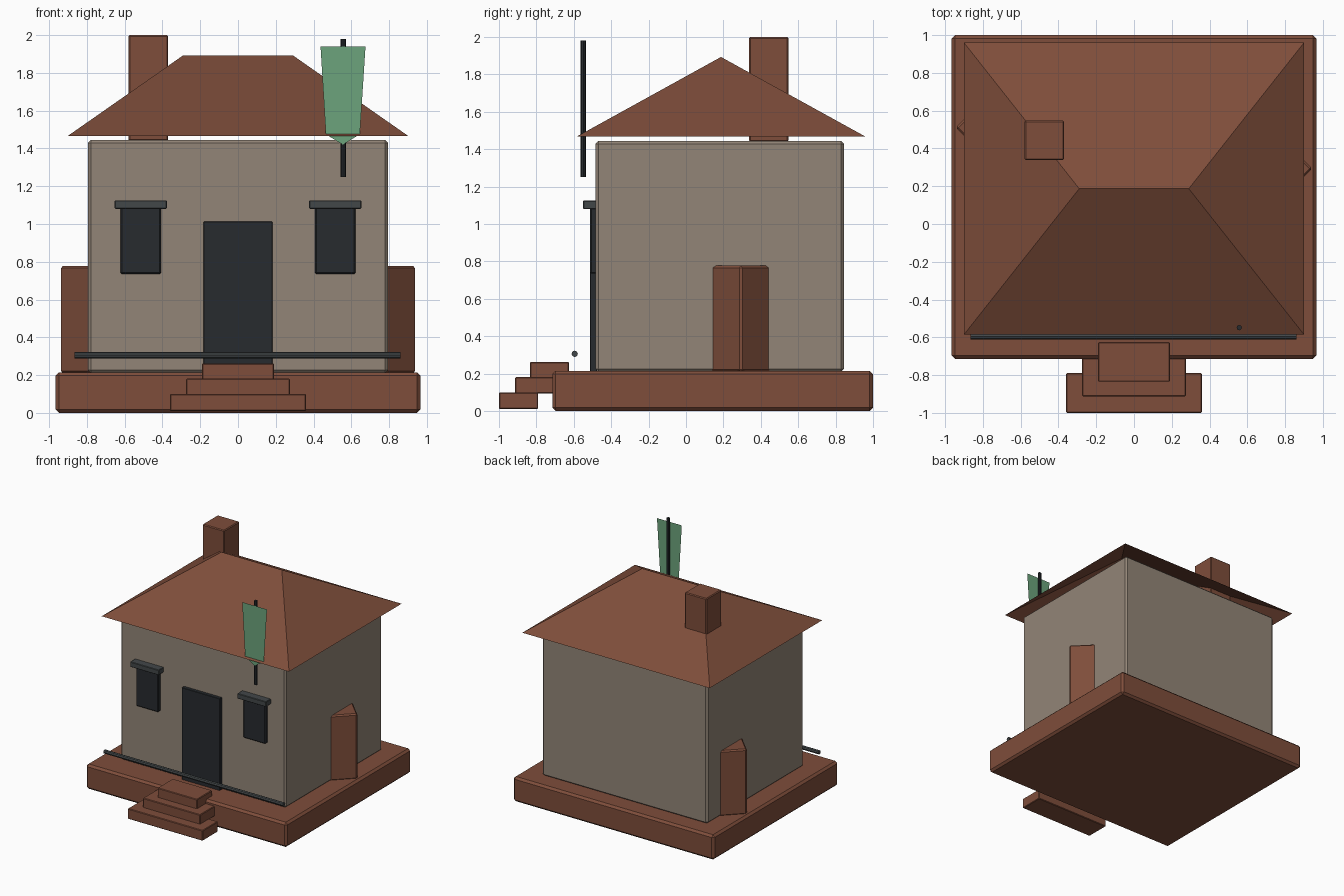
import bpy, bmesh
from math import pi
from mathutils import Matrix

if "Cube" in bpy.data.objects:
    bpy.data.objects.remove(bpy.data.objects["Cube"])


def material(name, rgb):
    m = bpy.data.materials.new(name)
    m.diffuse_color = (*rgb, 1)
    m.use_nodes = True
    m.node_tree.nodes["Principled BSDF"].inputs["Base Color"].default_value = m.diffuse_color
    return m


BRICK = material("brick", (0.21, 0.075, 0.043))
PLASTER = material("plaster", (0.29, 0.235, 0.185))
DARK = material("dark", (0.02, 0.024, 0.028))
IRON = material("iron", (0.055, 0.063, 0.066))
GREEN = material("green", (0.15, 0.37, 0.20))


def finish(name, bm, mat):
    me = bpy.data.meshes.new(name)
    bm.to_mesh(me)
    bm.free()
    ob = bpy.data.objects.new(name, me)
    bpy.context.collection.objects.link(ob)
    me.materials.append(mat)
    return ob


def box(name, x, y, z, mat, bevel=0.006, turn=0):
    """Box from (min, max) ranges, chamfered, optionally turned about z."""
    size = [b - a for a, b in (x, y, z)]
    bm = bmesh.new()
    bmesh.ops.create_cube(bm, size=1, matrix=Matrix.Diagonal((*size, 1)))
    ob = finish(name, bm, mat)
    ob.location = [(a + b) / 2 for a, b in (x, y, z)]
    ob.rotation_euler.z = turn
    if bevel:
        mod = ob.modifiers.new("chamfer", 'BEVEL')
        mod.width, mod.segments = bevel, 1
    return ob


def rod(name, centre, radius, length, sides, mat, along_x=False):
    bm = bmesh.new()
    bmesh.ops.create_cone(bm, cap_ends=True, segments=sides, radius1=radius,
                          radius2=radius, depth=length)
    ob = finish(name, bm, mat)
    ob.location = centre
    if along_x:
        ob.rotation_euler.y = pi / 2
    return ob


def sheet(name, points, faces, mat):
    bm = bmesh.new()
    vs = [bm.verts.new(p) for p in points]
    for f in faces:
        bm.faces.new([vs[i] for i in f])
    return finish(name, bm, mat)


# Plinth and walls
box("plinth", (-0.965, 0.965), (-0.715, 1.0), (0, 0.215), BRICK, 0.018)
box("walls", (-0.795, 0.795), (-0.483, 0.845), (0.21, 1.445), PLASTER, 0.016)

# Stacked front steps
for i, (half, y0) in enumerate(((0.36, -1.0), (0.275, -0.913), (0.19, -0.835))):
    box(f"step_{i + 1}", (-half, half), (y0, y0 + 0.21),
        (0.01 + 0.083 * i, 0.1 + 0.081 * i), BRICK, 0.005)

# Open hipped roof
sheet("roof",
      [(-0.9, -0.585, 1.467), (0.9, -0.585, 1.467), (0.9, 0.96, 1.467),
       (-0.9, 0.96, 1.467), (-0.29, 0.187, 1.893), (0.29, 0.187, 1.893)],
      [(0, 1, 5, 4), (1, 2, 5), (2, 3, 4, 5), (3, 0, 4)], BRICK)

# Chimney
box("chimney", (-0.58, -0.37), (0.338, 0.548), (1.44, 2.0), BRICK, 0.007)

# Side buttresses, turned corner-out
for side, y, name in ((-1, 0.51, "left"), (1, 0.293, "right")):
    cx, h = side * 0.777, 0.118
    box(f"{name}_buttress", (cx - h, cx + h), (y - h, y + h), (0.21, 0.777),
        BRICK, 0.011, pi / 4)

# Door
box("door", (-0.183, 0.183), (-0.513, -0.475), (0.21, 1.013), DARK, 0.003)

# Windows with lintels
for side, name in ((-1, "left"), (1, "right")):
    cx = side * 0.515
    box(f"{name}_window", (cx - 0.107, cx + 0.107), (-0.513, -0.475),
        (0.735, 1.09), DARK, 0.007)
    box(f"{name}_lintel", (cx - 0.138, cx + 0.138), (-0.55, -0.475),
        (1.08, 1.125), IRON, 0.004)

# Front rail and flagpole
rod("rail", (-0.003, -0.595, 0.306), 0.017, 1.725, 8, IRON, True)
rod("flagpole", (0.557, -0.549, 1.615), 0.014, 0.73, 8, DARK)

# Pointed hanging banner
sheet("banner",
      [(0.437, -0.566, 1.94), (0.465, -0.566, 1.475), (0.555, -0.566, 1.42),
       (0.645, -0.566, 1.475), (0.675, -0.566, 1.94)], [(0, 1, 2, 3, 4)], GREEN)
